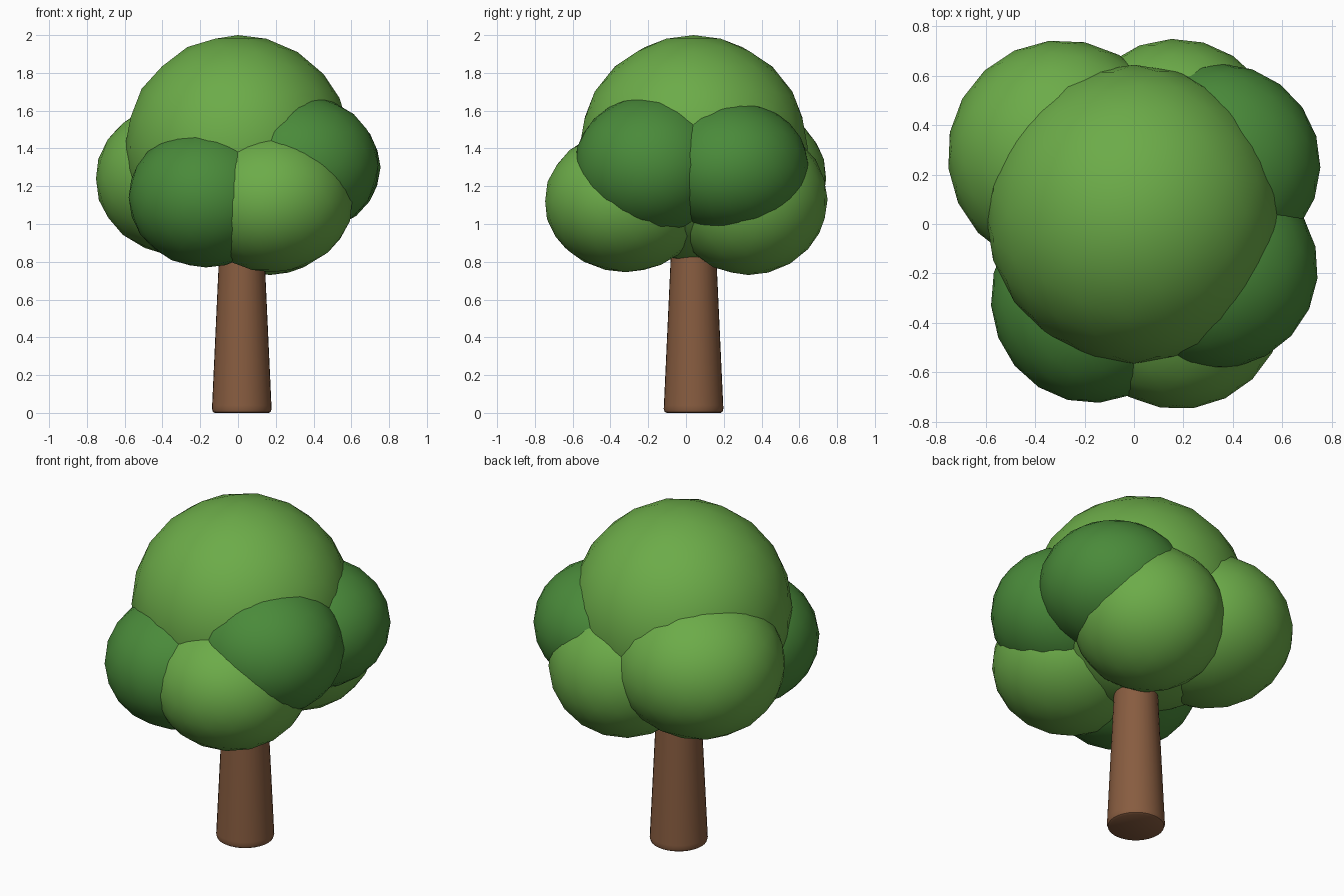
import bpy, bmesh, math

if "Cube" in bpy.data.objects:
    bpy.data.objects.remove(bpy.data.objects["Cube"])


def material(name, rgb):
    m = bpy.data.materials.new(name)
    m.diffuse_color = (*rgb, 1.0)
    m.use_nodes = True
    m.node_tree.nodes["Principled BSDF"].inputs["Base Color"].default_value = m.diffuse_color
    return m


LIGHT = material("light_leaf_green", (0.150, 0.410, 0.066))
DARK = material("dark_leaf_green", (0.068, 0.255, 0.042))
BARK = material("bark_brown", (0.245, 0.108, 0.051))


def finish(bm, name, mat):
    mesh = bpy.data.meshes.new(name)
    bm.to_mesh(mesh)
    bm.free()
    mesh.materials.append(mat)
    ob = bpy.data.objects.new(name, mesh)
    bpy.context.collection.objects.link(ob)
    return ob


def leaf_clump(name, centre, radii, mat, turn):
    """Smooth shaded icosphere stretched to the given radii."""
    bm = bmesh.new()
    bmesh.ops.create_icosphere(bm, subdivisions=3, radius=1.0)
    c, s = math.cos(turn), math.sin(turn)
    for v in bm.verts:
        x, y, z = v.co
        x, y = c * x - s * y, s * x + c * y
        v.co = [o + r * k for o, r, k in zip(centre, radii, (x, y, z))]
    for f in bm.faces:
        f.smooth = True
    return finish(bm, name, mat)


# Foliage: one large crown over a ring of six smaller clumps
clumps = [
    ("crown_top", (0.00, 0.04, 1.40), (0.60, 0.605, 0.60), LIGHT),
    ("clump_front_left", (-0.17, -0.30, 1.14), (0.41, 0.425, 0.37), DARK),
    ("clump_front_right", (0.18, -0.32, 1.12), (0.43, 0.43, 0.375), LIGHT),
    ("clump_right_front", (0.32, -0.18, 1.31), (0.425, 0.41, 0.375), DARK),
    ("clump_right_back", (0.34, 0.24, 1.30), (0.415, 0.41, 0.355), DARK),
    ("clump_back", (0.17, 0.33, 1.13), (0.42, 0.42, 0.40), LIGHT),
    ("clump_back_left", (-0.29, 0.28, 1.24), (0.465, 0.465, 0.41), LIGHT),
]
for i, (name, centre, radii, mat) in enumerate(clumps):
    leaf_clump(name, centre, radii, mat, 0.7 * i)

# Trunk: lathed tapered profile with a rounded foot
SIDES = 32
profile = [(0.143, 0.0), (0.153, 0.006), (0.158, 0.022), (0.157, 0.04), (0.108, 1.1)]
bm = bmesh.new()
rings = []
for r, z in profile:
    rings.append([bm.verts.new((0.02 + r * math.cos(math.tau * k / SIDES),
                                0.04 + r * math.sin(math.tau * k / SIDES), z))
                  for k in range(SIDES)])
for a, b in zip(rings, rings[1:]):
    for k in range(SIDES):
        n = (k + 1) % SIDES
        bm.faces.new((a[k], a[n], b[n], b[k])).smooth = True
bm.faces.new(rings[0][::-1])
bm.faces.new(rings[-1])
trunk = finish(bm, "trunk", BARK)
bpy.context.view_layer.objects.active = trunk
trunk.select_set(True)
bpy.ops.object.shade_smooth_by_angle(angle=math.radians(40))
